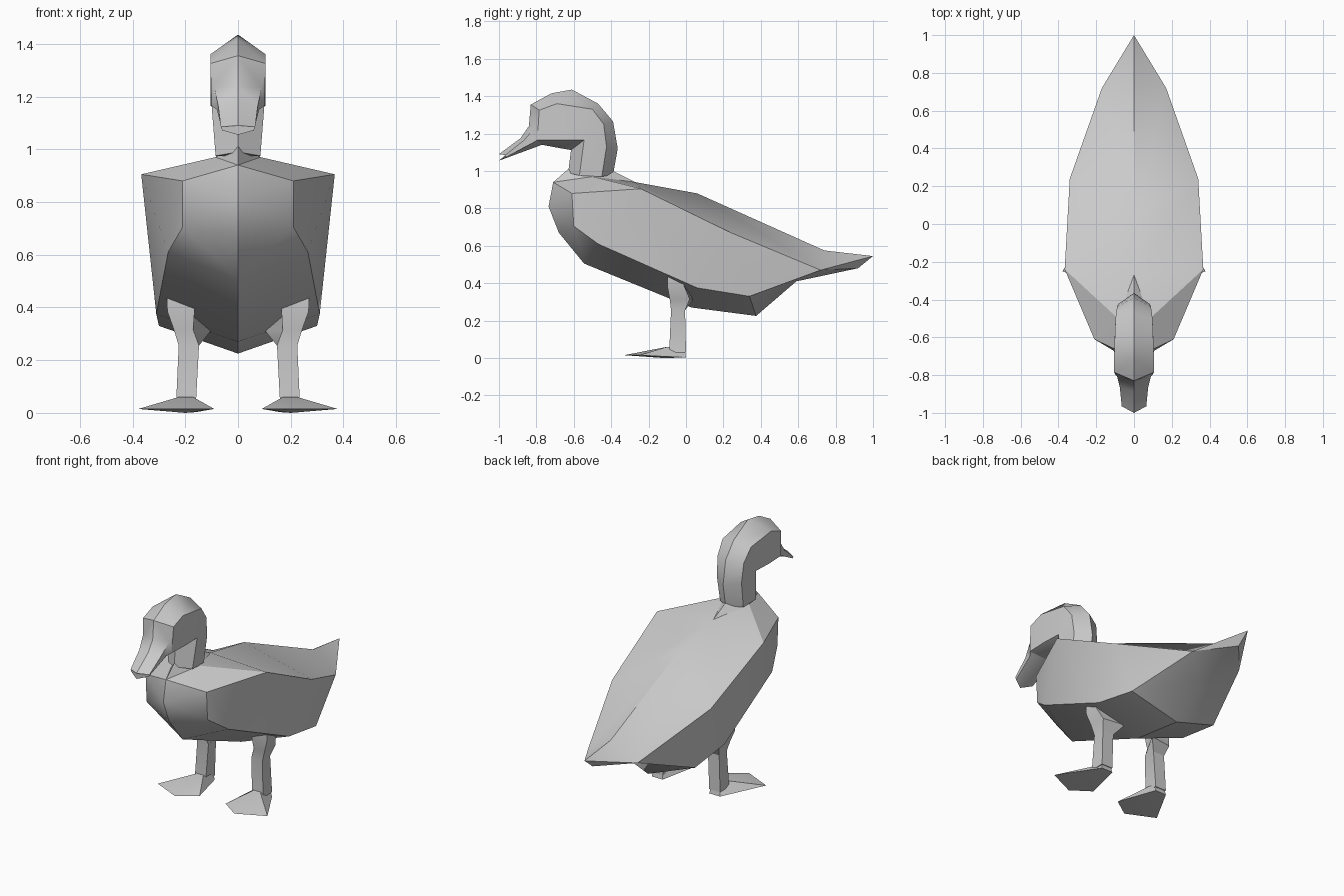
import bpy
import bmesh
import math

cube = bpy.data.objects.get("Cube")
if cube:
    bpy.data.objects.remove(cube, do_unlink=True)

GREY = (0.6, 0.6, 0.6, 1.0)
mat = bpy.data.materials.new("plain grey")
mat.use_nodes = True
mat.diffuse_color = GREY
shader = next(n for n in mat.node_tree.nodes if n.type == "BSDF_PRINCIPLED")
shader.inputs["Base Color"].default_value = GREY


def loft(name, rings, sides=(1, -1), closed=False, smooth=30):
    """Bridge rings of points; repeated points collapse to triangles."""
    bm = bmesh.new()
    verts = {}

    def vert(point, side):
        key = (round(point[0] * side, 4) + 0.0, point[1], point[2])
        if key not in verts:
            verts[key] = bm.verts.new(key)
        return verts[key]

    for side in sides:
        for ring, following in zip(rings, rings[1:]):
            count = len(ring)
            for i in range(count if closed else count - 1):
                j = (i + 1) % count
                quad = (ring[i], ring[j], following[j], following[i])
                corners = list(dict.fromkeys(vert(p, side) for p in quad))
                if len(corners) > 2 and not bm.faces.get(corners):
                    bm.faces.new(corners)
    if closed:
        for ring in (rings[0], rings[-1]):
            cap = list(dict.fromkeys(vert(p, sides[0]) for p in ring))
            if len(cap) > 2:
                bm.faces.new(cap)
    bmesh.ops.holes_fill(bm, edges=[e for e in bm.edges if e.is_boundary])
    bmesh.ops.recalc_face_normals(bm, faces=bm.faces)
    mesh = bpy.data.meshes.new(name)
    bm.to_mesh(mesh)
    bm.free()
    mesh.materials.append(mat)
    obj = bpy.data.objects.new(name, mesh)
    bpy.context.collection.objects.link(obj)
    bpy.ops.object.select_all(action="DESELECT")
    obj.select_set(True)
    bpy.context.view_layer.objects.active = obj
    bpy.ops.object.shade_smooth_by_angle(angle=math.radians(smooth))
    return obj


def mid(y, z):
    """Point on the centre plane."""
    return (0.0, y, z)


# Body: half rings run from the back ridge, over the wing edge, to the keel
breast = mid(-0.735, 0.81)
collar = mid(-0.71, 0.94)
neck_front, neck_back = mid(-0.63, 1.01), mid(-0.39, 1.0)
neck_side = (0.085, -0.5, 0.97)
shoulder, breast_edge, breast_keel = (0.21, -0.61, 0.88), (0.21, -0.6, 0.705), mid(-0.68, 0.67)
wing, flank, belly_front = (0.367, -0.24, 0.905), (0.265, -0.47, 0.61), mid(-0.545, 0.505)
back_front, back_mid = mid(-0.27, 0.94), mid(0.06, 0.88)
wing_rear, thigh, belly = (0.34, 0.24, 0.67), (0.31, 0.06, 0.375), mid(0.03, 0.27)
rump, tail_edge = mid(0.74, 0.575), (0.17, 0.72, 0.47)
hip, belly_rear = (0.3, 0.34, 0.33), mid(0.375, 0.225)
tail_tip, tail_under, vent = mid(1.0, 0.545), mid(0.92, 0.48), mid(0.59, 0.41)

loft("body", [
    [breast] * 5,
    [collar, collar, shoulder, breast_edge, breast_keel],
    [neck_front, neck_side, shoulder, breast_edge, breast_keel],
    [neck_back, neck_side, wing, flank, belly_front],
    [back_front, back_front, wing, flank, belly_front],
    [back_mid, back_mid, wing_rear, thigh, belly],
    [rump, rump, tail_edge, hip, belly_rear],
    [tail_tip, tail_tip, tail_edge, tail_edge, vent],
    [tail_tip, tail_tip, tail_tip, tail_under, tail_under],
])

# Neck and head: half rings run from the nape or crown to the throat
cheek, throat = (0.1, -0.545, 1.165), mid(-0.615, 1.112)
temple, cheek_mid, chin_mid = (0.105, -0.69, 1.36), (0.105, -0.67, 1.165), mid(-0.69, 1.125)
brow, cheek_front, chin = (0.105, -0.785, 1.325), (0.1, -0.795, 1.165), mid(-0.77, 1.14)
loft("neck_and_head", [
    [mid(-0.39, 0.98), (0.08, -0.45, 0.97), (0.085, -0.57, 0.975), mid(-0.63, 0.99)],
    [mid(-0.365, 1.12), (0.085, -0.425, 1.13), cheek, throat],
    [mid(-0.39, 1.265), (0.09, -0.44, 1.25), cheek, throat],
    [mid(-0.47, 1.36), (0.098, -0.5, 1.33), cheek, throat],
    [mid(-0.61, 1.435), temple, cheek_mid, chin_mid],
    [mid(-0.72, 1.415), temple, cheek_mid, chin_mid],
    [mid(-0.83, 1.355), brow, cheek_front, chin],
], smooth=35)

# Beak: starts at the brow and flattens toward the tip
loft("beak", [
    [mid(-0.83, 1.355), brow, cheek_front, chin],
    [mid(-0.84, 1.24), (0.09, -0.805, 1.235), cheek_front, chin],
    [mid(-0.885, 1.175), (0.075, -0.865, 1.165), (0.08, -0.82, 1.15), chin],
    [mid(-1.0, 1.09), (0.065, -0.965, 1.085), (0.06, -0.965, 1.072), mid(-1.0, 1.055)],
])


def level(z, front, rear, inner, outer):
    """Four-cornered leg section at one height."""
    return [(inner, front, z), (outer, front, z), (outer, rear, z), (inner, rear, z)]


# Legs and webbed feet
for label, side in (("left", 1), ("right", -1)):
    knee = level(0.315, -0.087, 0.02, 0.17, 0.243)
    knee[3] = (0.1, 0.04, 0.315)
    loft(label + "_leg", [
        level(0.44, -0.1, -0.01, 0.17, 0.27),
        level(0.385, -0.1, -0.01, 0.165, 0.268),
        knee,
        level(0.255, -0.08, -0.005, 0.148, 0.225),
        level(0.03, -0.09, 0.0, 0.16, 0.235),
    ], sides=(side,), closed=True)

    ankle = level(0.06, -0.1, -0.01, 0.17, 0.225)
    web = [(0.09, -0.25, 0.015), (0.205, -0.33, 0.015), (0.378, -0.25, 0.015),
           (0.235, 0.0, 0.003), (0.16, 0.0, 0.003)]
    loft(label + "_foot", [
        [ankle[0], ankle[0], ankle[1], ankle[2], ankle[3]],
        web,
        [(0.2, -0.12, 0.0)] * 5,
    ], sides=(side,), closed=True)
